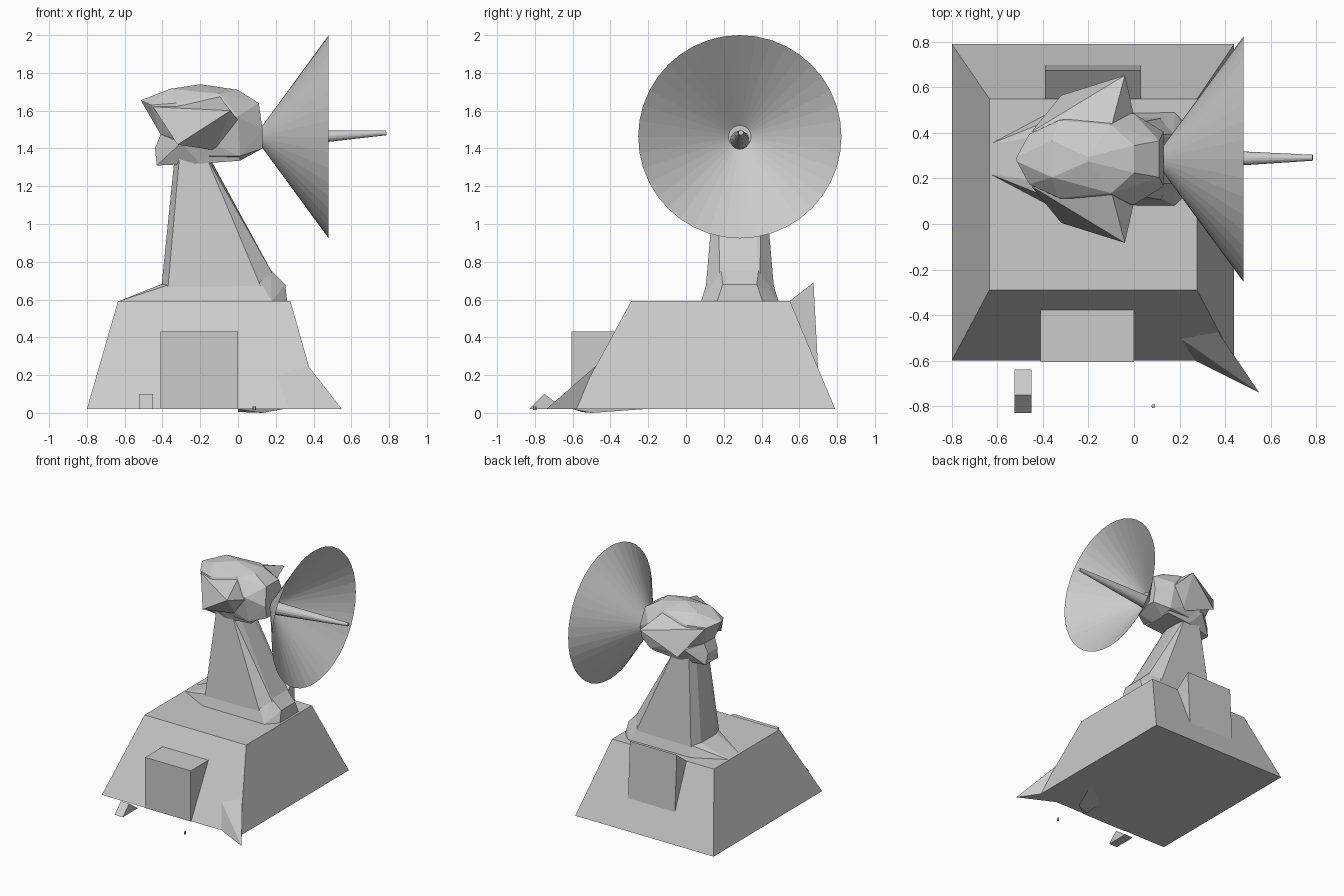
import bpy, bmesh
from mathutils import Vector

cube = bpy.data.objects.get("Cube")
if cube:
    bpy.data.objects.remove(cube)

grey = bpy.data.materials.new("plain grey")
grey.use_nodes = True
grey.diffuse_color = (0.6, 0.6, 0.6, 1)
grey.node_tree.nodes["Principled BSDF"].inputs["Base Color"].default_value = (0.6, 0.6, 0.6, 1)

CY = 0.285  # depth of the turret axis


def finish(name, bm):
    bmesh.ops.recalc_face_normals(bm, faces=bm.faces)
    mesh = bpy.data.meshes.new(name)
    bm.to_mesh(mesh)
    bm.free()
    mesh.materials.append(grey)
    obj = bpy.data.objects.new(name, mesh)
    bpy.context.collection.objects.link(obj)
    return obj


def hull(name, points):
    """Faceted solid wrapped around a few points."""
    bm = bmesh.new()
    verts = [bm.verts.new(p) for p in points]
    res = bmesh.ops.convex_hull(bm, input=verts)
    loose = {e for e in res["geom_interior"] + res["geom_unused"]
             if isinstance(e, bmesh.types.BMVert)}
    bmesh.ops.delete(bm, geom=list(loose), context="VERTS")
    bmesh.ops.dissolve_limit(bm, angle_limit=0.02, verts=bm.verts, edges=bm.edges)
    return finish(name, bm)


def prism(name, x0, x1, profile):
    """Side profile (y, z) extruded along x."""
    return hull(name, [(x, y, z) for x in (x0, x1) for y, z in profile])


def pairs(points):
    """Points (x, half width, z) mirrored about the turret axis."""
    return [(x, CY + s * w, z) for x, w, z in points for s in (-1, 1)]


def rect(x0, x1, y0, y1, z):
    return [(x, y, z) for x in (x0, x1) for y in (y0, y1)]


def cone(name, start, end, r0, r1, sides, cap=True, rim=True):
    """Round tapered tube between two points."""
    a, b = Vector(start), Vector(end)
    bm = bmesh.new()
    bmesh.ops.create_cone(bm, cap_ends=cap, segments=sides, radius1=r0,
                          radius2=r1, depth=(b - a).length)
    if not rim:
        ends = [f for f in bm.faces if len(f.verts) > 4 and f.calc_center_median().z > 0]
        bmesh.ops.delete(bm, geom=ends, context="FACES_ONLY")
    obj = finish(name, bm)
    turn = (b - a).to_track_quat("Z", "Y").to_matrix().to_4x4()
    turn.translation = (a + b) / 2
    obj.data.transform(turn)
    return obj


# Sloped base building
hull("base", rect(-0.8, 0.44, -0.6, 0.79, 0.02) + rect(-0.635, 0.277, -0.29, 0.55, 0.593))

# Entrance block, rear hatch and corner spike
prism("front_entrance", -0.41, 0, [(-0.605, 0.02), (-0.605, 0.43), (-0.37, 0.43), (-0.55, 0.02)])
prism("rear_hatch", -0.39, 0.03, [(0.54, 0.585), (0.675, 0.69), (0.7, 0.22), (0.6, 0.3)])
hull("corner_spike", [(0.2, -0.5, 0.2), (0.37, -0.476, 0.25), (0.27, -0.6, 0.02),
                      (0.55, -0.74, 0.02), (0.44, -0.58, 0.02)])

# Thin sliver under the floor and loose pieces on the ground
hull("floor_sliver", [(0, -0.6, 0.02), (0, -0.55, 0.005), (0.13, -0.5, 0),
                      (0.24, -0.22, 0.02), (0, -0.4, 0.02)])
prism("ground_wedge", -0.525, -0.45, [(-0.83, 0.02), (-0.75, 0.1), (-0.64, 0.02)])
cone("ground_peg", (0.085, -0.8, 0.015), (0.085, -0.8, 0.035), 0.009, 0.009, 8)

# Neck: flared foot and tapering column
hull("neck_foot", pairs([(-0.635, 0.065, 0.59), (-0.38, 0.2, 0.59), (0.18, 0.205, 0.59),
                         (0.26, 0.12, 0.59), (-0.41, 0.1, 0.68), (-0.36, 0.175, 0.68),
                         (0.12, 0.175, 0.69), (0.25, 0.09, 0.68), (0.17, 0.1, 0.76)]))
hull("neck_column", pairs([(-0.405, 0.1, 0.67), (-0.37, 0.18, 0.67), (0.12, 0.18, 0.67),
                           (0.215, 0.105, 0.68), (-0.335, 0.06, 1.36), (-0.31, 0.12, 1.36),
                           (-0.17, 0.12, 1.36), (-0.155, 0.06, 1.36)]))

# Head: rounded cap with overhanging brow
hull("head_cap", pairs([(-0.515, 0.01, 1.655), (-0.46, 0.11, 1.63), (-0.41, 0.07, 1.475),
                        (-0.36, 0.08, 1.715), (-0.33, 0.17, 1.64), (-0.3, 0.19, 1.5),
                        (-0.2, 0.01, 1.74), (-0.1, 0.15, 1.69), (0, 0.06, 1.71),
                        (0, 0.2, 1.57), (0.11, 0.08, 1.64), (0.13, 0.12, 1.5),
                        (0.13, 0.1, 1.4), (0.01, 0.16, 1.36), (0.01, 0.06, 1.335),
                        (-0.25, 0.14, 1.36)]))
hull("head_jaw", pairs([(-0.43, 0.08, 1.31), (-0.44, 0.06, 1.4), (-0.41, 0.07, 1.475),
                        (-0.3, 0.17, 1.43), (-0.2, 0.13, 1.32), (0.01, 0.13, 1.335),
                        (0.01, 0.16, 1.42)]))

# Pointed side fins, mirrored
for side, s in (("right", -1), ("left", 1)):
    hull(side + "_fin", [(x, CY + s * w, z) for x, w, z in (
        (-0.04, 0.368, 1.6), (-0.32, 0.28, 1.42), (-0.45, 0.12, 1.62),
        (-0.1, 0.14, 1.68), (0, 0.19, 1.55), (-0.12, 0.15, 1.39))])

# Open dish and its tapered feed
cone("dish", (0.13, CY, 1.462), (0.48, CY, 1.462), 0.06, 0.538, 40, rim=False)
cone("dish_feed", (0.13, CY, 1.445), (0.785, 0.291, 1.483), 0.05, 0.013, 16)
